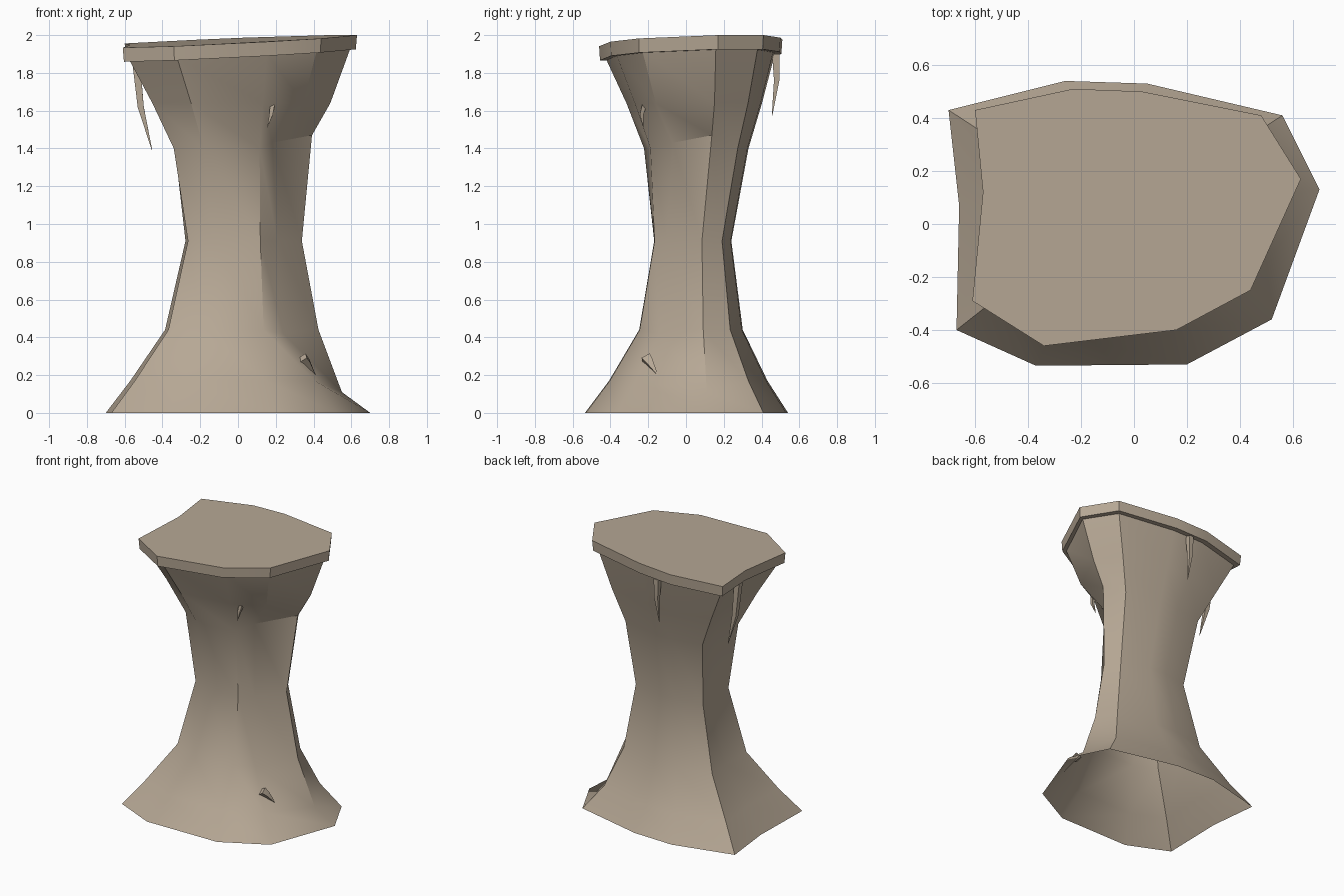
import bpy, bmesh, math
from mathutils import Vector

old = bpy.data.objects.get("Cube")
if old:
    bpy.data.objects.remove(old, do_unlink=True)

stone = bpy.data.materials.new("warm_stone")
stone.use_nodes = True
stone.diffuse_color = (0.47, 0.39, 0.30, 1)
stone.node_tree.nodes["Principled BSDF"].inputs["Base Color"].default_value = stone.diffuse_color
stone.node_tree.nodes["Principled BSDF"].inputs["Roughness"].default_value = 0.9

# Matching irregular outlines for the foot and the slab
FOOT = [(-.70, .43), (-.26, .54), (.05, .53), (.56, .41), (.70, .13),
        (.52, -.36), (.20, -.53), (-.37, -.535), (-.67, -.40), (-.66, .07)]
SLAB = [(-.60, .43), (-.23, .51), (.03, .50), (.48, .41), (.63, .17),
        (.44, -.25), (.16, -.40), (-.34, -.46), (-.61, -.29), (-.57, .12)]


def slab_z(x, y):
    return min(2.0, 1.97 + .045 * x + .03 * y)


def ring(outline, z, sx, dx, sy, dy):
    return [Vector((x * sx + dx, y * sy + dy, z)) for x, y in outline]


def loft(name, rings, cap_start=False, cap_end=False, angle=30):
    bm = bmesh.new()
    rows = [[bm.verts.new(p) for p in r] for r in rings]
    for a, b in zip(rows, rows[1:]):
        for i in range(len(a)):
            j = (i + 1) % len(a)
            bm.faces.new((a[i], a[j], b[j], b[i]))
    if cap_start:
        bm.faces.new(rows[0])
    if cap_end:
        bm.faces.new(rows[-1])
    bmesh.ops.recalc_face_normals(bm, faces=bm.faces)
    mesh = bpy.data.meshes.new(name)
    bm.to_mesh(mesh)
    bm.free()
    mesh.materials.append(stone)
    obj = bpy.data.objects.new(name, mesh)
    bpy.context.collection.objects.link(obj)
    bpy.ops.object.select_all(action='DESELECT')
    obj.select_set(True)
    bpy.context.view_layer.objects.active = obj
    bpy.ops.object.shade_smooth_by_angle(angle=math.radians(angle))
    return obj


# Waisted column, open underneath, with a chipped front corner
low = ring(FOOT, .44, .58, .02, .51, .025)
low[5] = Vector((.24, -.14, .42))
flare = ring(FOOT, .17, .80, -.01, .78, .01)
flare[4] = Vector((.55, .11, .11))
waist = ring(FOOT, .91, .44, .03, .38, .035)
waist[5].x = .21
neck = ring(SLAB, 1.40, .59, .02, .57, .04)
neck[5] = Vector((.18, -.07, 1.43))
neck[4].z = 1.47
shoulder = ring(SLAB, 1.64, .76, .01, .74, .025)
top = ring(SLAB, 0, .95, 0, .93, 0)
for p in top:
    p.z = slab_z(p.x, p.y) - .06
loft("column", [ring(FOOT, 0, 1, 0, 1, 0), flare, low, waist, neck, shoulder, top], angle=35)

# Tilted slab on top
upper = [Vector((x, y, slab_z(x, y))) for x, y in SLAB]
lower = [p * .99 - Vector((0, 0, .075 - p.z * .01)) for p in upper]
loft("top_slab", [lower, upper], True, True)


# Tapering stone splinters: root, bend, tip and root radius
def splinter(name, root, bend, tip, radius):
    path = [Vector(root), Vector(bend), Vector(tip)]
    axis = (path[2] - path[0]).normalized()
    u = axis.orthogonal().normalized()
    v = axis.cross(u)
    rings = []
    for p, r in zip(path, (radius, radius * .75, radius * .05)):
        rings.append([p + r * (u * math.cos(a) + v * math.sin(a))
                      for a in (math.tau * k / 4 for k in range(4))])
    loft(name, rings, True, True)


splinter("left_hanging_splinter", (-.54, .16, 1.87), (-.515, .16, 1.62), (-.455, .16, 1.39), .03)
splinter("back_hanging_splinter", (-.10, .475, 1.90), (-.10, .48, 1.76), (-.10, .455, 1.57), .027)
splinter("front_splinter", (.185, -.215, 1.65), (.175, -.235, 1.58), (.155, -.225, 1.51), .018)
splinter("foot_splinter", (.34, -.21, .29), (.365, -.19, .265), (.41, -.15, .20), .035)
